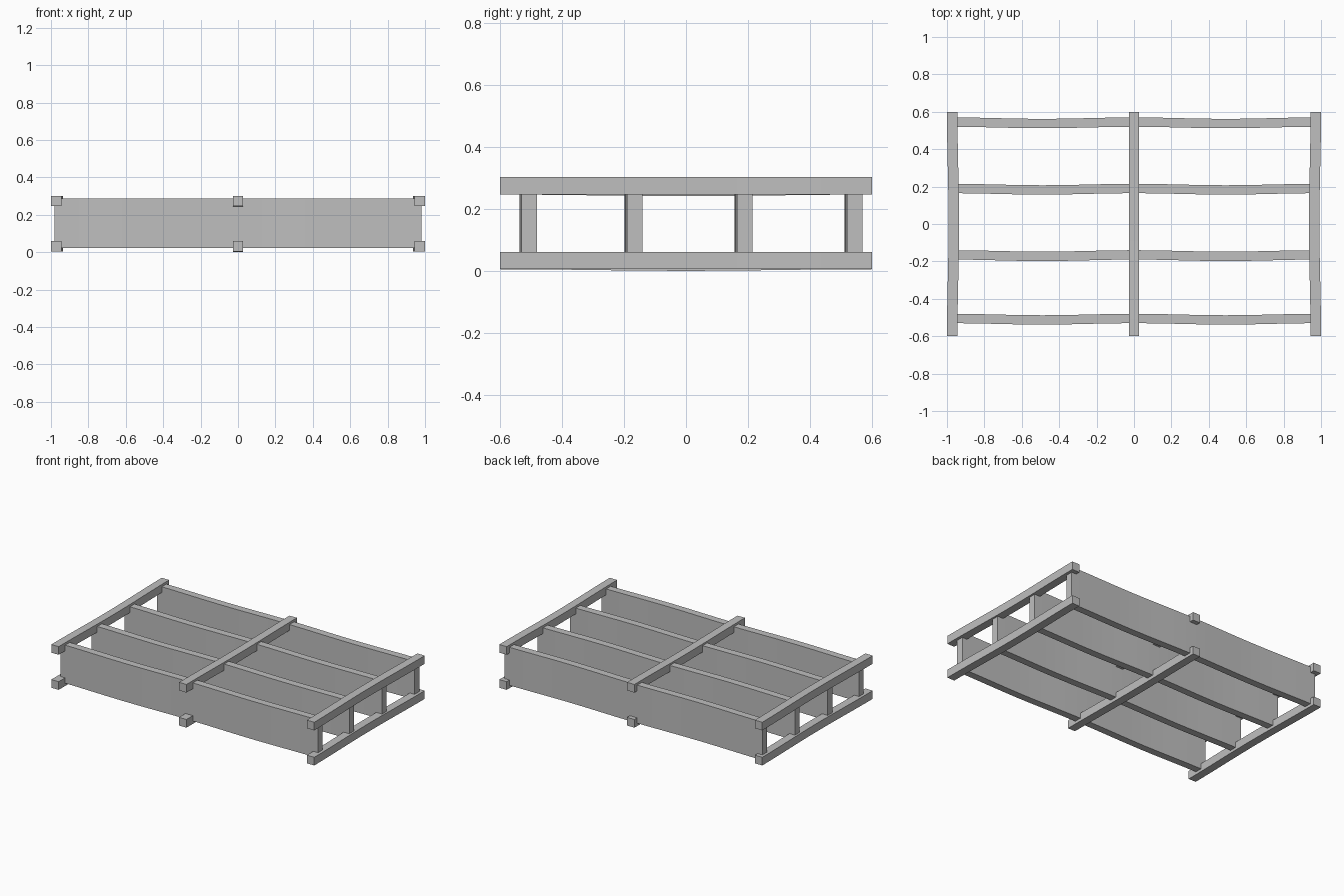
import bpy
import bmesh
import math
from mathutils import Vector

cube = bpy.data.objects.get("Cube")
if cube:
    bpy.data.objects.remove(cube, do_unlink=True)

grey = bpy.data.materials.new("plain grey")
grey.use_nodes = True
colour = (0.52, 0.52, 0.52, 1)
grey.diffuse_color = colour
grey.node_tree.nodes["Principled BSDF"].inputs["Base Color"].default_value = colour


def bar(name, path, side, up):
    """Sweep a rectangle with half-extents side and up along a path."""
    bm = bmesh.new()
    rings = []
    for p in path:
        corners = (p - side - up, p + side - up, p + side + up, p - side + up)
        rings.append([bm.verts.new(c) for c in corners])
    for a, b in zip(rings, rings[1:]):
        for i in range(4):
            j = (i + 1) % 4
            bm.faces.new((a[i], a[j], b[j], b[i]))
    bm.faces.new(rings[0])
    bm.faces.new(rings[-1])
    bmesh.ops.recalc_face_normals(bm, faces=bm.faces[:])
    mesh = bpy.data.meshes.new(name)
    bm.to_mesh(mesh)
    bm.free()
    mesh.materials.append(grey)
    obj = bpy.data.objects.new(name, mesh)
    bpy.context.collection.objects.link(obj)
    bpy.ops.object.select_all(action="DESELECT")
    obj.select_set(True)
    bpy.context.view_layer.objects.active = obj
    bpy.ops.object.shade_smooth_by_angle(angle=math.radians(30))


STEPS = 16
spans = [2 * i / STEPS - 1 for i in range(STEPS + 1)]

# Upright boards, each gently warped between the rails
for number, y in enumerate((-0.505, -0.165, 0.19, 0.545), 1):
    path = [Vector((0.98 * t, y - 0.008 * math.sin(math.pi * t) ** 2, 0.155))
            for t in spans]
    bar(f"upright_board_{number}", path,
        Vector((0, 0.025, 0)), Vector((0, 0, 0.131)))

# Upper and lower rails: outer ones bow inward, middle ones sag slightly
for level, z in (("lower", 0.033), ("upper", 0.274)):
    for place, x in (("right", -0.972), ("middle", 0), ("left", 0.972)):
        path = []
        for t in spans:
            bow = math.cos(math.pi * t / 2) ** 2
            path.append(Vector((x * (1 - 0.009 * bow), 0.6 * t,
                                z - (0.005 * bow if x == 0 else 0))))
        bar(f"{level}_{place}_rail", path,
            Vector((0.028, 0, 0)), Vector((0, 0, 0.028)))
